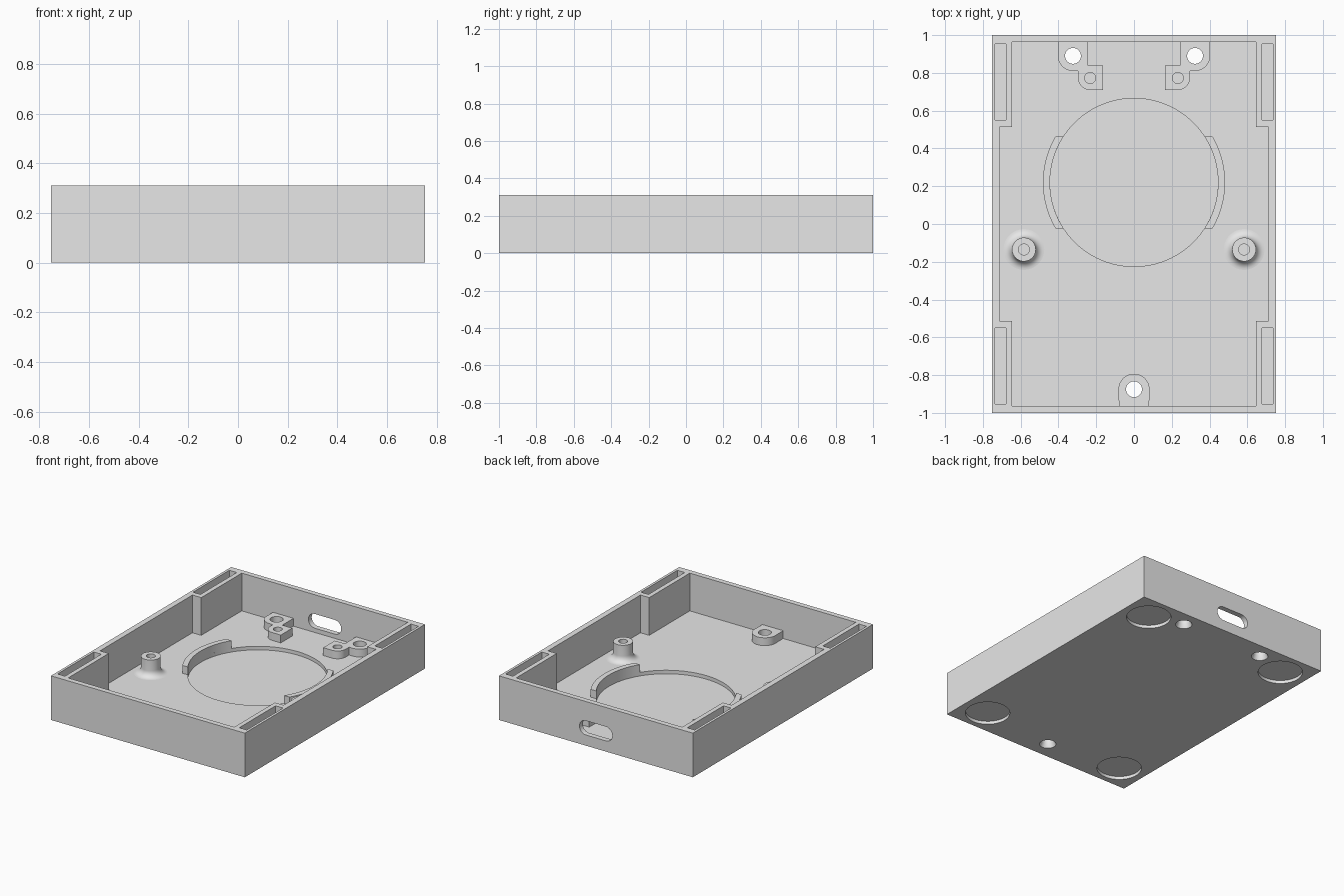
import bpy, bmesh, math
from mathutils import Matrix

if "Cube" in bpy.data.objects:
    bpy.data.objects.remove(bpy.data.objects["Cube"])

FLOOR, TOP, BOSS = 0.045, 0.31, 0.10

grey = bpy.data.materials.new("light grey plastic")
grey.diffuse_color = (0.8, 0.8, 0.8, 1)
grey.use_nodes = True
grey.node_tree.nodes["Principled BSDF"].inputs["Base Color"].default_value = grey.diffuse_color


def finish(name, bm):
    bmesh.ops.recalc_face_normals(bm, faces=bm.faces)
    me = bpy.data.meshes.new(name)
    bm.to_mesh(me)
    bm.free()
    ob = bpy.data.objects.new(name, me)
    bpy.context.collection.objects.link(ob)
    me.materials.append(grey)
    return ob


def prism(name, pts, z0, z1, taper=None, along_y=False):
    """Extrude a flat outline; taper = (centre, scale) narrows the top."""
    bm = bmesh.new()
    low = [bm.verts.new((x, y, z0)) for x, y in pts]
    if taper:
        (cx, cy), s = taper
        pts = [(cx + (x - cx) * s, cy + (y - cy) * s) for x, y in pts]
    high = [bm.verts.new((x, y, z1)) for x, y in pts]
    bm.faces.new(low[::-1])
    bm.faces.new(high)
    n = len(low)
    for i in range(n):
        j = (i + 1) % n
        bm.faces.new((low[i], low[j], high[j], high[i]))
    if along_y:  # outline drawn in x-z, depth along -y
        bm.transform(Matrix.Rotation(math.pi / 2, 4, 'X'))
    return finish(name, bm)


def arc(cx, cy, r, a0, a1, n=12):
    return [(cx + r * math.cos(math.radians(a0 + (a1 - a0) * i / n)),
             cy + r * math.sin(math.radians(a0 + (a1 - a0) * i / n))) for i in range(n + 1)]


def circle(cx, cy, r, n=48):
    return arc(cx, cy, r, 0, 360, n)[:-1]


def rect(x0, x1, y0, y1):
    return [(x0, y0), (x1, y0), (x1, y1), (x0, y1)]


def flip(pts):
    return [(-x, y) for x, y in reversed(pts)]


def cut(target, cutter):
    mod = target.modifiers.new("cut", 'BOOLEAN')
    mod.operation = 'DIFFERENCE'
    mod.solver = 'EXACT'
    mod.object = cutter
    bpy.context.view_layer.objects.active = target
    bpy.ops.object.modifier_apply(modifier=mod.name)
    bpy.data.objects.remove(cutter, do_unlink=True)


# Tray body with its stepped cavity
body = prism("tray_body", rect(-0.753, 0.753, -1, 1), 0, TOP)
half = [(0.645, -0.963), (0.645, -0.513), (0.713, -0.513),
        (0.713, 0.513), (0.645, 0.513), (0.645, 0.963)]
cut(body, prism("cavity", half + flip(half), FLOOR, 0.5))

# Round recess in the floor
cut(body, prism("disc_recess", circle(0, 0.22, 0.445, 96), 0.02, 0.08))

# Corner wall pockets and foot recesses underneath
for sx in (-1, 1):
    for sy in (-1, 1):
        xs = sorted((sx * 0.677, sx * 0.735))
        ys = sorted((sy * 0.55, sy * 0.953))
        cut(body, prism("pocket", rect(*xs, *ys), FLOOR, 0.5))
        cut(body, prism("foot_recess", circle(sx * 0.56, sy * 0.817, 0.145), -0.1, 0.022))

# Cable opening through the back wall
r, hw, zc = 0.05, 0.128, 0.125
oblong = arc(hw - r, zc, r, -90, 90) + arc(r - hw, zc, r, 90, 270)
cut(body, prism("cable_opening", oblong, -1.1, -0.9, along_y=True))

# Screw holes through the floor, slightly flared underneath
screws = [(-0.323, 0.89), (0.323, 0.89), (0, -0.875)]
for c in screws:
    cut(body, prism("screw_hole", circle(*c, 0.042), -0.1, 0.2))
    cut(body, prism("flare", circle(*c, 0.054), 0, 0.03, taper=(c, 0.042 / 0.054)))

# Back mounts: stepped blocks with rounded outer corners
mount = ([(0.243, 0.97), (0.243, 0.838), (0.165, 0.838), (0.165, 0.71)]
         + arc(0.233, 0.773, 0.063, -90, 0) + [(0.296, 0.81)]
         + arc(0.323, 0.89, 0.08, -90, 0) + [(0.403, 0.97)])
parts = [body]
for side, sx in (("right", 1), ("left", -1)):
    ob = prism("back_mount_" + side, mount if sx > 0 else flip(mount), 0.04, BOSS)
    cut(ob, prism("screw_hole", circle(sx * 0.323, 0.89, 0.042), -0.1, 0.2))
    cut(ob, prism("pilot_hole", circle(sx * 0.232, 0.773, 0.029, 32), 0.05, 0.2))
    parts.append(ob)

# Front mount with a rounded end
ob = prism("front_mount", [(-0.08, -0.97), (0.08, -0.97)] + arc(0, -0.875, 0.082, 0, 180, 24),
           0.04, BOSS)
cut(ob, prism("screw_hole", circle(0, -0.875, 0.042), -0.1, 0.2))
parts.append(ob)

# Curved clips either side of the recess
a_in = math.degrees(math.asin(0.243 / 0.445))
a_out = math.degrees(math.asin(0.243 / 0.482))
clip = arc(0, 0.22, 0.482, -a_out, a_out, 24) + arc(0, 0.22, 0.445, a_in, -a_in, 24)
parts.append(prism("clip_right", clip, FLOOR, BOSS))
parts.append(prism("clip_left", flip(clip), FLOOR, BOSS))

# Standoffs: turned posts with a filleted base and a blind hole
fillet = [(0.108 - 0.045 * math.sin(t), FLOOR + 0.045 * (1 - math.cos(t)))
          for t in (i * math.pi / 16 for i in range(9))]
profile = ([(0, 0.035), (0.108, 0.035)] + fillet
           + [(0.063, 0.165), (0.029, 0.165), (0.029, 0.06), (0, 0.06)])
for side, sx in (("right", 1), ("left", -1)):
    bm = bmesh.new()
    vs = [bm.verts.new((x, 0, z)) for x, z in profile]
    es = [bm.edges.new(p) for p in zip(vs, vs[1:])]
    bmesh.ops.spin(bm, geom=vs + es, cent=(0, 0, 0), axis=(0, 0, 1),
                   angle=2 * math.pi, steps=48)
    bmesh.ops.remove_doubles(bm, verts=bm.verts, dist=1e-5)
    ob = finish("standoff_" + side, bm)
    ob.location = (sx * 0.583, -0.135, 0)
    parts.append(ob)

# Smooth the round walls, keep edges crisp
bpy.ops.object.select_all(action='DESELECT')
for ob in parts:
    ob.select_set(True)
bpy.context.view_layer.objects.active = body
bpy.ops.object.shade_smooth_by_angle(angle=math.radians(30))
